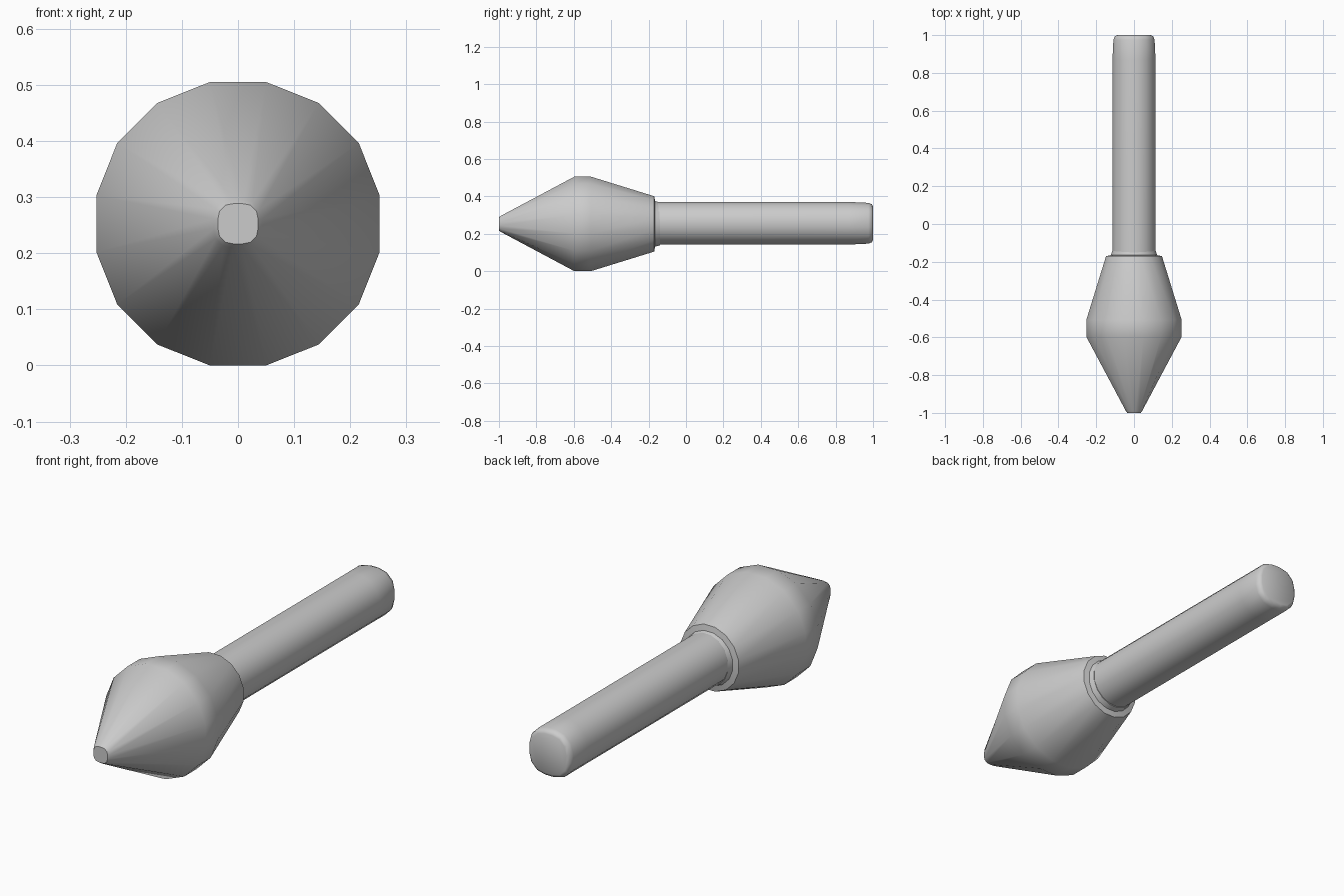
import bpy, bmesh, math

if "Cube" in bpy.data.objects:
    bpy.data.objects.remove(bpy.data.objects["Cube"])

SIDES = 16


def section(y, half, n, zc):
    """16-point ring across the y axis; n=2 is round, higher n is squarer."""
    pts = []
    for i in range(SIDES):
        a = (i + 0.5) * 2 * math.pi / SIDES
        c, s = math.cos(a), math.sin(a)
        r = (abs(c) ** n + abs(s) ** n) ** (-1 / n)
        pts.append((r * c, r * s))
    k = half / max(p[0] for p in pts)
    return [(x * k, y, zc + z * k) for x, z in pts]


def loft(name, rings, zc):
    """Skin a list of (y, half width, squareness) rings and cap both ends."""
    bm = bmesh.new()
    loops = [[bm.verts.new(p) for p in section(y, h, n, zc)] for y, h, n in rings]
    for a, b in zip(loops, loops[1:]):
        for i in range(SIDES):
            j = (i + 1) % SIDES
            bm.faces.new((a[i], a[j], b[j], b[i]))
    bm.faces.new(loops[0])
    bm.faces.new(loops[-1])
    bmesh.ops.recalc_face_normals(bm, faces=bm.faces)
    mesh = bpy.data.meshes.new(name)
    bm.to_mesh(mesh)
    bm.free()
    ob = bpy.data.objects.new(name, mesh)
    bpy.context.collection.objects.link(ob)
    bpy.ops.object.select_all(action='DESELECT')
    ob.select_set(True)
    bpy.context.view_layer.objects.active = ob
    bpy.ops.object.shade_smooth_by_angle(angle=math.radians(48))
    return ob


# Double-tapered head with a blunt tip and a stepped rear shoulder
loft("head", [
    (-1.0, 0.036, 3.0),
    (-0.99, 0.043, 3.0),
    (-0.597, 0.2525, 2.05),
    (-0.508, 0.2525, 2.05),
    (-0.17, 0.148, 2.0),
    (-0.165, 0.122, 2.0),
    (-0.14, 0.1145, 2.0),
], 0.2525)

# Long handle with a slightly squared, chamfered end
loft("handle", [
    (-0.3, 0.114, 2.0),
    (0.87, 0.114, 2.0),
    (0.975, 0.109, 2.5),
    (0.993, 0.102, 2.7),
    (1.0, 0.09, 2.8),
], 0.256)
